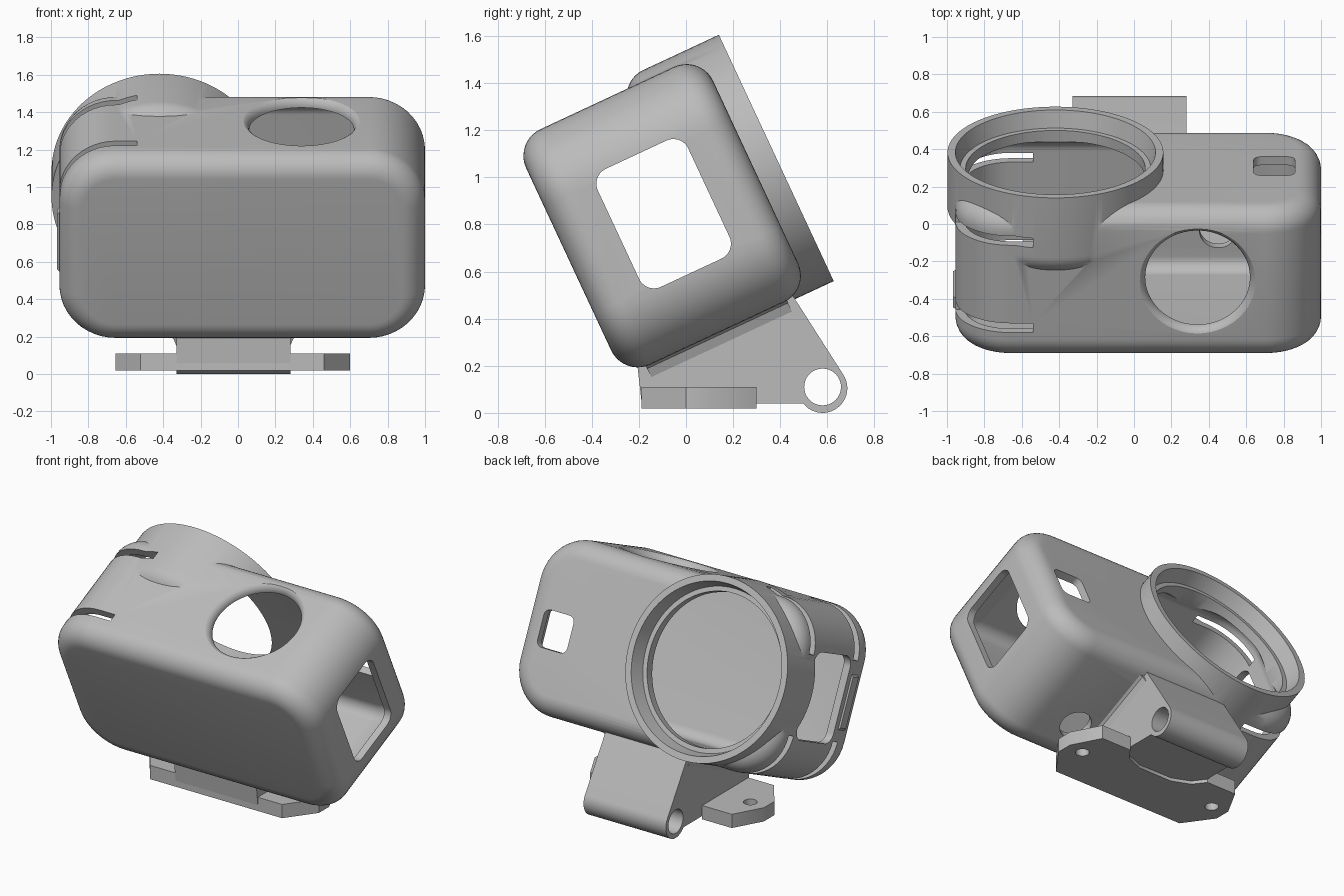
import bpy, bmesh
from math import sin, cos, pi, radians
from mathutils import Matrix

old = bpy.data.objects.get("Cube")
if old:
    bpy.data.objects.remove(old, do_unlink=True)

grey = bpy.data.materials.new("plain_grey")
grey.use_nodes = True
COLOR = (0.5, 0.5, 0.5, 1)
grey.diffuse_color = COLOR
grey.node_tree.nodes["Principled BSDF"].inputs["Base Color"].default_value = COLOR

# Maps a section point (a, b) at height h to a position for each axis
AXES = {"x": lambda a, b, h: (h, a, b),
        "y": lambda a, b, h: (a, h, b),
        "z": lambda a, b, h: (a, b, h)}


def loft(name, rings, axis):
    """Closed solid from (section points, height) rings of equal length."""
    bm = bmesh.new()
    loops = [[bm.verts.new(AXES[axis](a, b, h)) for a, b in pts] for pts, h in rings]
    for low, high in zip(loops, loops[1:]):
        for i in range(len(low)):
            j = (i + 1) % len(low)
            bm.faces.new((low[i], low[j], high[j], high[i]))
    bm.faces.new(loops[0][::-1])
    bm.faces.new(loops[-1])
    bmesh.ops.recalc_face_normals(bm, faces=bm.faces)
    mesh = bpy.data.meshes.new(name)
    bm.to_mesh(mesh)
    bm.free()
    mesh.materials.append(grey)
    obj = bpy.data.objects.new(name, mesh)
    bpy.context.scene.collection.objects.link(obj)
    return obj


def prism(name, pts, h0, h1, axis):
    return loft(name, [(pts, h0), (pts, h1)], axis)


def arc(ca, cb, r, start, end, steps):
    angles = [radians(start + (end - start) * i / steps) for i in range(steps + 1)]
    return [(ca + r * cos(t), cb + r * sin(t)) for t in angles]


def round_rect(a0, a1, b0, b1, r, steps=12):
    pts = []
    for n, (a, b) in enumerate([(a1 - r, b1 - r), (a0 + r, b1 - r),
                                (a0 + r, b0 + r), (a1 - r, b0 + r)]):
        pts += arc(a, b, r, 90 * n, 90 * n + 90, steps)
    return pts


def slab(name, a0, a1, b0, b1, r, h0, h1, fillet, axis):
    """Rounded rectangle block whose two end rims are filleted."""
    steps = 10
    rims = []
    for i in range(steps + 1):
        t = pi / 2 * i / steps
        inset, rise = fillet * (1 - sin(t)), fillet * (1 - cos(t))
        pts = round_rect(a0 + inset, a1 - inset, b0 + inset, b1 - inset, r - inset)
        rims.append((pts, rise))
    rings = [(p, h0 + k) for p, k in rims] + [(p, h1 - k) for p, k in rims[::-1]]
    return loft(name, rings, axis)


def lathe(name, ca, cb, profile, axis, sides=96):
    """Round solid from (radius, height) pairs."""
    step = 360 / sides
    return loft(name, [(arc(ca, cb, r, 0, 360 - step, sides - 1), h)
                       for r, h in profile], axis)


def combine(target, tool, operation="DIFFERENCE"):
    mod = target.modifiers.new("combine", "BOOLEAN")
    mod.operation, mod.solver, mod.object = operation, "EXACT", tool
    bpy.context.view_layer.objects.active = target
    bpy.ops.object.modifier_apply(modifier=mod.name)
    bpy.data.objects.remove(tool, do_unlink=True)


# Case shell, built upright and tilted at the end
case = slab("case_shell", -0.955, 1.0, 0.25, 1.353, 0.3, -0.176, 0.70, 0.125, "y")

# Lens barrel with a rounded inner end
LENS = (-0.42, 0.819)
R = 0.577
rounded = [(R - 0.12 * (1 - sin(t)), 0.33 + 0.12 * (1 - cos(t)))
           for t in [pi / 2 * i / 10 for i in range(11)]]
combine(case, lathe("barrel", *LENS, rounded + [(R, 0.805)], "y"), "UNION")

# Hollow inside and stepped lens bore
combine(case, slab("cavity", -0.905, 0.95, 0.30, 1.303, 0.25,
                   -0.126, 0.65, 0.075, "y"))
bore = [(0.48, 0.5), (0.48, 0.71), (0.51, 0.71), (0.535, 0.805), (0.535, 0.9)]
combine(case, lathe("bore", *LENS, bore, "y"))

# Side windows
for h0, h1 in ((0.8, 1.2), (-1.2, -0.8)):
    window = round_rect(0.06, 0.483, 0.53, 1.083, 0.07)
    combine(case, prism("window_cutter", window, h0, h1, "x"))

# Flex slots around the upper and lower side corners
for u0, u1 in ((-0.01, 0.045), (0.505, 0.56)):
    for v0, v1 in ((1.06, 1.5), (0.1, 0.55)):
        slot = [(-1.2, v0), (-0.54, v0), (-0.54, v1), (-1.2, v1)]
        combine(case, prism("slot_cutter", slot, u0, u1, "y"))

# Round top opening with a softened rim
flare = [(0.28 + 0.05 * (1 - cos(t)), 1.303 + 0.055 * sin(t))
         for t in [pi / 2 * i / 8 for i in range(9)]]
combine(case, lathe("top_cutter", 0.34, 0.295, [(0.28, 1.1)] + flare + [(0.33, 1.5)], "z"))

# Small opening in the back and round opening in the bottom
combine(case, prism("back_cutter", round_rect(0.64, 0.86, 0.65, 0.885, 0.04),
                    0.55, 0.9, "y"))
combine(case, lathe("bottom_cutter", 0.45, 0.10, [(0.1, 0.1), (0.1, 0.4)], "z"))

# Latch strip beside the open window
latch = prism("side_latch", [(-0.93, 0.60), (-0.968, 0.64), (-0.968, 0.96), (-0.93, 1.0)],
              -0.045, 0.02, "y")

# Flared collar between the case and the mount
collar = prism("mount_collar", [(-0.38, 0.262), (-0.345, 0.24), (-0.33, 0.2),
                                (0.28, 0.2), (0.295, 0.24), (0.33, 0.262)],
               -0.07, 0.59, "y")

for part in (case, latch, collar):
    part.data.transform(Matrix.Rotation(radians(25), 4, "X"))

# Hinge block with pivot hole
side = [(-0.207, 0.207), (-0.188, 0.04), (0.5, 0.04)]
side += arc(0.58, 0.105, 0.105, 219, 393, 24) + [(0.445, 0.511)]
block = prism("hinge_block", side, -0.33, 0.28, "x")
combine(block, lathe("pivot_cutter", 0.58, 0.11, [(0.078, -0.6), (0.078, 0.6)], "x", 48))

# Base plate with clipped corners, a rear notch and two fixing holes
outline = [(-0.655, 0), (-0.52, -0.19), (0.46, -0.19), (0.6, 0), (0.6, 0.11),
           (0.5, 0.3), (0.28, 0.3), (0.22, 0.22), (0.1, 0.17), (-0.15, 0.17),
           (-0.27, 0.22), (-0.33, 0.3), (-0.55, 0.3), (-0.655, 0.11)]
plate = prism("base_plate", outline, 0.018, 0.11, "z")
for x in (-0.54, 0.485):
    combine(plate, lathe("screw_cutter", x, 0.09, [(0.042, -0.1), (0.042, 0.2)], "z", 32))

# Smooth the curved faces and keep the hard edges
for obj in (case, latch, collar, block, plate):
    bpy.ops.object.select_all(action="DESELECT")
    obj.select_set(True)
    bpy.context.view_layer.objects.active = obj
    bpy.ops.object.shade_smooth_by_angle(angle=radians(30))
